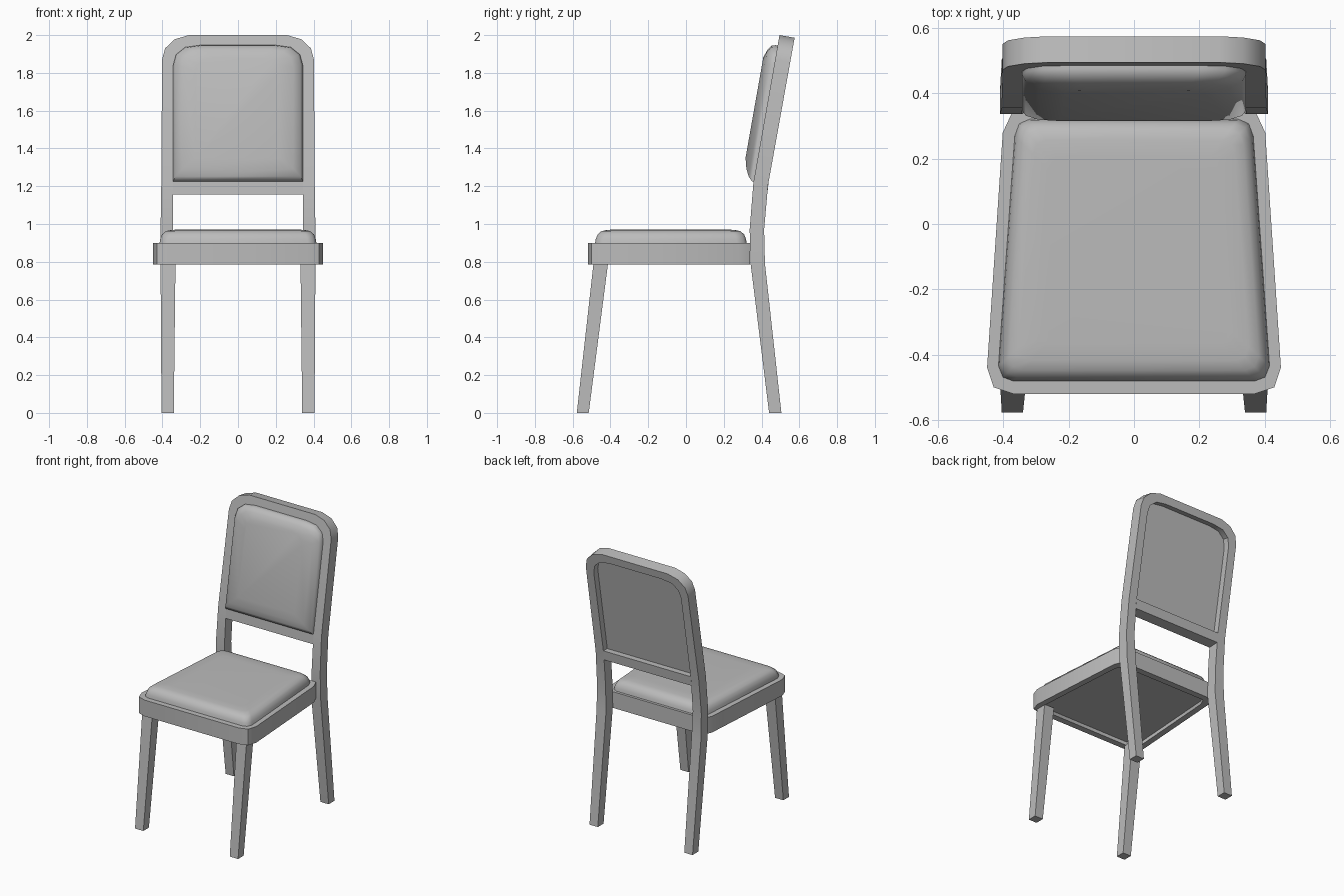
import bpy
import bmesh
import math
from mathutils import Vector

cube = bpy.data.objects.get("Cube")
if cube:
    bpy.data.objects.remove(cube)

GREY = (0.5, 0.5, 0.5, 1.0)
grey = bpy.data.materials.new("plain grey")
grey.use_nodes = True
grey.diffuse_color = GREY
grey.node_tree.nodes["Principled BSDF"].inputs["Base Color"].default_value = GREY


def loft(name, rings, angle=35):
    """Skin a list of equal point rings and cap both ends."""
    bm = bmesh.new()
    loops = [[bm.verts.new(p) for p in ring] for ring in rings]
    n = len(loops[0])
    for a, b in zip(loops, loops[1:]):
        for i in range(n):
            j = (i + 1) % n
            bm.faces.new((a[i], a[j], b[j], b[i]))
    bm.faces.new(loops[0][::-1])
    bm.faces.new(loops[-1])
    bmesh.ops.recalc_face_normals(bm, faces=bm.faces)
    mesh = bpy.data.meshes.new(name)
    bm.to_mesh(mesh)
    bm.free()
    mesh.materials.append(grey)
    obj = bpy.data.objects.new(name, mesh)
    bpy.context.collection.objects.link(obj)
    bpy.ops.object.select_all(action="DESELECT")
    obj.select_set(True)
    bpy.context.view_layer.objects.active = obj
    bpy.ops.object.shade_smooth_by_angle(angle=math.radians(angle))
    return obj


def mirrored(half):
    """Complete a half outline with its mirror image across x = 0."""
    return half + [(-x, y) for x, y in reversed(half)]


def interpolate(table, z):
    for (z0, v0), (z1, v1) in zip(table, table[1:]):
        if z <= z1:
            break
    return v0 + (v1 - v0) * (z - z0) / (z1 - z0)


# Side profile of the back: front surface and thickness by height
FRONT = [(0, 0.44), (0.79, 0.342), (0.97, 0.337), (1.22, 0.357), (2, 0.495)]
DEPTH = [(0, 0.065), (0.79, 0.076), (2, 0.08)]
DROP = [(0, 0), (0.97, 0), (1.22, 0.014), (2, 0.014)]


def front_point(x, z, forward=0.0):
    return Vector((x, interpolate(FRONT, z) - forward, z + forward * 0.17))


def back_point(x, z):
    return Vector((x, interpolate(FRONT, z) + interpolate(DEPTH, z),
                   z - interpolate(DROP, z)))


# Back frame: one bent arch from foot to foot
outer = [(0.405, 0), (0.41, 0.79), (0.41, 0.97), (0.406, 1.22),
         (0.402, 1.87), (0.386, 1.93), (0.335, 1.978), (0.26, 2.0)]
arch_top = [(0.343, 1.84), (0.328, 1.895), (0.28, 1.934), (0.2, 1.945)]
inner = [(0.34, 0), (0.336, 0.79), (0.343, 0.97), (0.343, 1.22)] + arch_top
loft("back_frame", [
    [front_point(*o), front_point(*i), back_point(*i), back_point(*o)]
    for o, i in zip(mirrored(outer), mirrored(inner))])

# Rail under the back cushion
loft("back_rail", [
    [front_point(x, 1.155), front_point(x, 1.225),
     back_point(x, 1.24), back_point(x, 1.17)] for x in (-0.345, 0.345)])

# Back cushion: padded face on a panel set into the frame
LOW, HIGH, HALF = 1.225, 1.945, 0.343
opening = mirrored([(HALF, LOW)] + arch_top)


def cushion_ring(side, bottom, top, forward):
    scale = (HIGH - LOW - bottom - top) / (HIGH - LOW)
    return [front_point(x * (HALF - side) / HALF,
                        LOW + bottom + (z - LOW) * scale, forward)
            for x, z in opening]


loft("back_cushion", [cushion_ring(*r) for r in (
    (0, 0, 0, -0.035), (0, 0, 0, 0.01), (0.012, 0.022, 0.006, 0.03),
    (0.05, 0.06, 0.03, 0.049), (0.12, 0.115, 0.075, 0.063))], angle=60)

# Seat rim: chamfered trapezoid with a shallow recess underneath
seat = mirrored([(0.37, -0.52), (0.43, -0.5), (0.45, -0.44),
                 (0.402, 0.28), (0.374, 0.34)])


def flat_ring(outline, inset, z):
    """Outline moved inwards by a fixed amount along its bounding box."""
    wide = max(x for x, y in outline)
    low, high = min(y for x, y in outline), max(y for x, y in outline)
    mid, half = (low + high) / 2, (high - low) / 2
    return [(x * (1 - inset / wide), mid + (y - mid) * (1 - inset / half), z)
            for x, y in outline]


loft("seat_frame", [flat_ring(seat, *r) for r in (
    (0.045, 0.81), (0.045, 0.785), (0, 0.785), (0, 0.9))])

# Seat cushion with a rolled edge
pad = mirrored([(0.37, -0.482), (0.402, -0.47), (0.416, -0.435),
                (0.366, 0.27), (0.352, 0.308), (0.32, 0.322)])
loft("seat_cushion", [flat_ring(pad, *r) for r in (
    (0, 0.895), (0.004, 0.92), (0.014, 0.945), (0.034, 0.962),
    (0.065, 0.969), (0.12, 0.971))], angle=60)

# Tapered front legs
for side, label in ((1, "left"), (-1, "right")):
    loft("front_leg_" + label, [
        [(side * x, y, z) for x, y in ((a, c), (b, c), (b, d), (a, d))]
        for a, b, c, d, z in ((0.34, 0.405, -0.578, -0.515, 0),
                              (0.331, 0.41, -0.49, -0.413, 0.79))])
